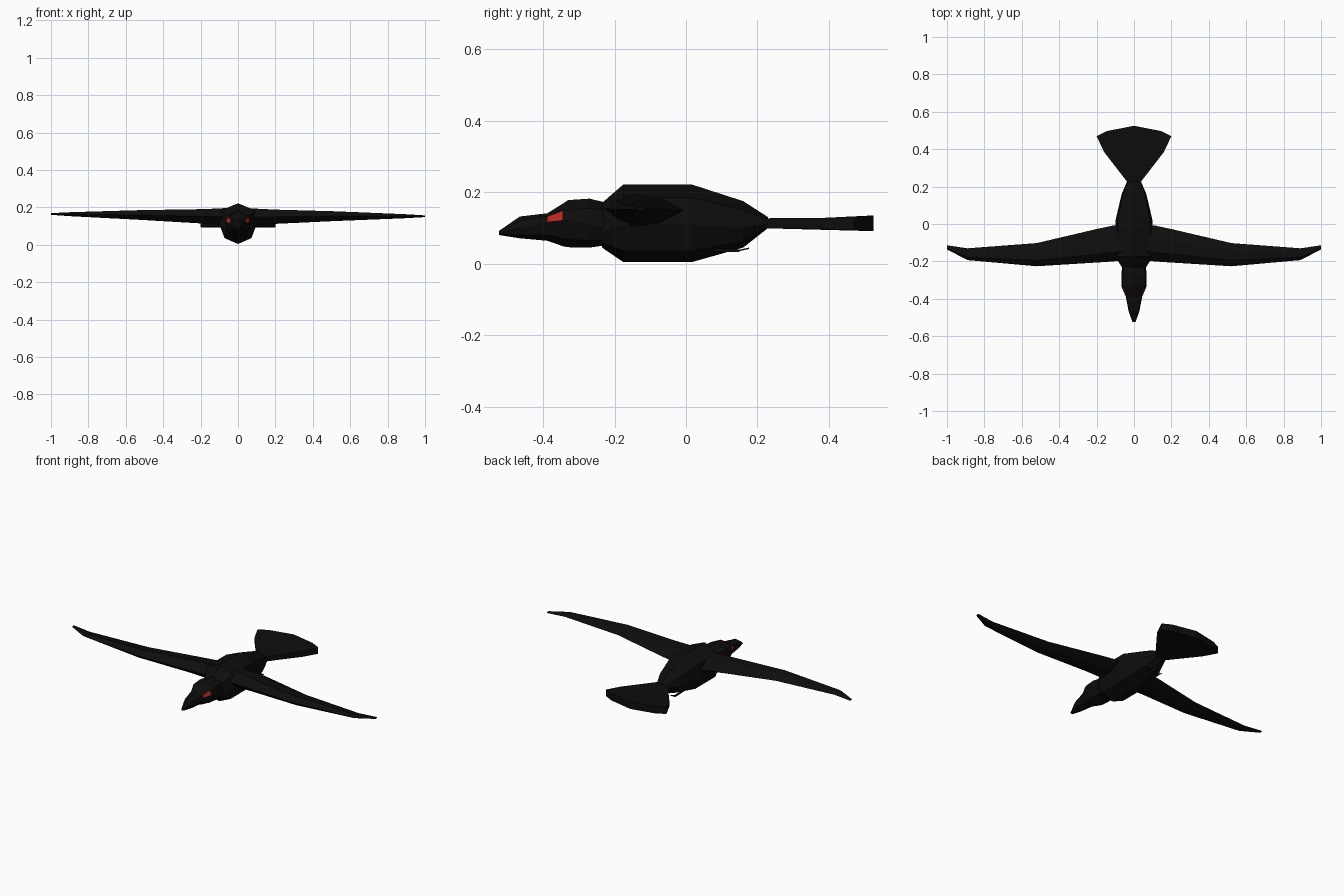
import bpy, bmesh

cube = bpy.data.objects.get("Cube")
if cube:
    bpy.data.objects.remove(cube, do_unlink=True)


def make_material(name, colour):
    mat = bpy.data.materials.new(name)
    mat.use_nodes = True
    mat.diffuse_color = colour
    mat.node_tree.nodes["Principled BSDF"].inputs["Base Color"].default_value = colour
    return mat


BLACK = make_material("feather black", (0.004, 0.004, 0.004, 1))
RED = make_material("eye red", (0.5, 0.018, 0.018, 1))


def loft(name, rings, is_red=None):
    """Skin a row of equal closed rings and cap both ends."""
    bm = bmesh.new()
    loops = [[bm.verts.new(p) for p in ring] for ring in rings]
    n = len(loops[0])
    for a, b in zip(loops, loops[1:]):
        for i in range(n):
            j = (i + 1) % n
            bm.faces.new((a[i], a[j], b[j], b[i]))
    bm.faces.new(loops[0])
    bm.faces.new(loops[-1])
    bmesh.ops.recalc_face_normals(bm, faces=bm.faces)
    mesh = bpy.data.meshes.new(name)
    mesh.materials.append(BLACK)
    if is_red:
        mesh.materials.append(RED)
        for f in bm.faces:
            f.material_index = int(is_red(f.calc_center_median(), f.normal))
    bm.to_mesh(mesh)
    bm.free()
    obj = bpy.data.objects.new(name, mesh)
    bpy.context.collection.objects.link(obj)
    return obj


def trunk_ring(y, w, bottom, low, high, top):
    """Faceted section with a ridge on top and a keel below."""
    belly = bottom + 0.3 * (low - bottom)
    half = [(0.88 * w, high), (w, low), (0.72 * w, belly)]
    right = [(-x, z) for x, z in reversed(half)]
    return [(x, y, z) for x, z in [(0, top)] + half + [(0, bottom)] + right]


# Body: y, half width, bottom, low side, high side, top
loft("body", [trunk_ring(*r) for r in (
    (-0.235, 0.062, 0.045, 0.09, 0.145, 0.17),
    (-0.175, 0.1, 0.004, 0.11, 0.185, 0.222),
    (0.015, 0.1, 0.004, 0.11, 0.185, 0.222),
    (0.16, 0.066, 0.045, 0.1, 0.15, 0.175),
    (0.23, 0.036, 0.1, 0.11, 0.122, 0.13))])

# Head and beak, with an eye face on each side
loft("head", [trunk_ring(*r) for r in (
    (-0.2, 0.06, 0.055, 0.1, 0.145, 0.165),
    (-0.27, 0.068, 0.045, 0.11, 0.155, 0.182),
    (-0.33, 0.068, 0.046, 0.122, 0.15, 0.178),
    (-0.345, 0.063, 0.049, 0.122, 0.148, 0.168),
    (-0.388, 0.044, 0.064, 0.117, 0.132, 0.141),
    (-0.465, 0.029, 0.071, 0.1, 0.12, 0.132),
    (-0.523, 0.009, 0.08, 0.084, 0.088, 0.092))],
    lambda c, n: -0.38 < c.y < -0.35 and 0.115 < c.z < 0.14 and abs(n.x) > 0.5)


def wing_ring(x, front, back, low, high):
    """Flattened six-sided wing section."""
    mid, depth = (low + high) / 2, back - front
    return [(x, front, mid), (x, front + 0.25 * depth, high),
            (x, front + 0.65 * depth, high - 0.1 * (high - low)), (x, back, mid),
            (x, front + 0.65 * depth, low + 0.1 * (high - low)),
            (x, front + 0.25 * depth, low)]


# Wings, with a slight bank to one side
WING = ((0.03, -0.19, 0.0, 0.11, 0.198), (0.11, -0.2, -0.008, 0.105, 0.193),
        (0.2, -0.206, -0.027, 0.113, 0.189), (0.52, -0.226, -0.102, 0.13, 0.182),
        (0.89, -0.193, -0.13, 0.147, 0.169), (1.0, -0.136, -0.114, 0.154, 0.163))
for side, sign in (("left", 1), ("right", -1)):
    loft(side + "_wing", [[(sign * x, y, z - 0.006 * sign * x)
                           for x, y, z in wing_ring(*r)] for r in WING])

# Fan tail: half outline mirrored, thicker towards the rear edge
half = [(0.034, 0.222), (0.16, 0.385), (0.2, 0.47), (0.145, 0.497), (0, 0.525)]
outline = half + [(-x, y) for x, y in reversed(half[:-1])]


def tail_layer(sign):
    return [(x, y, 0.113 + sign * (0.014 + 0.008 * max(0, y - 0.36) / 0.165))
            for x, y in outline]


loft("tail", [tail_layer(-1), tail_layer(1)])


def bar(name, points, r):
    """Thin square rod through points running along y."""
    loft(name, [[(x + dx * r, y, z + dz * r) for dx, dz in
                 ((1, 1), (1, -1), (-1, -1), (-1, 1))] for x, y, z in points])


# Trailing legs and toes
for side, s in (("left", 1), ("right", -1)):
    bar(side + "_leg", [(s * 0.035, 0.03, 0.04), (s * 0.035, 0.15, 0.036)], 0.004)
    for name, dx in (("inner", -0.012), ("middle", 0), ("outer", 0.012)):
        bar(f"{side}_{name}_toe", [(s * 0.035, 0.14, 0.035),
                                   (s * (0.035 + dx), 0.176, 0.043)], 0.002)
